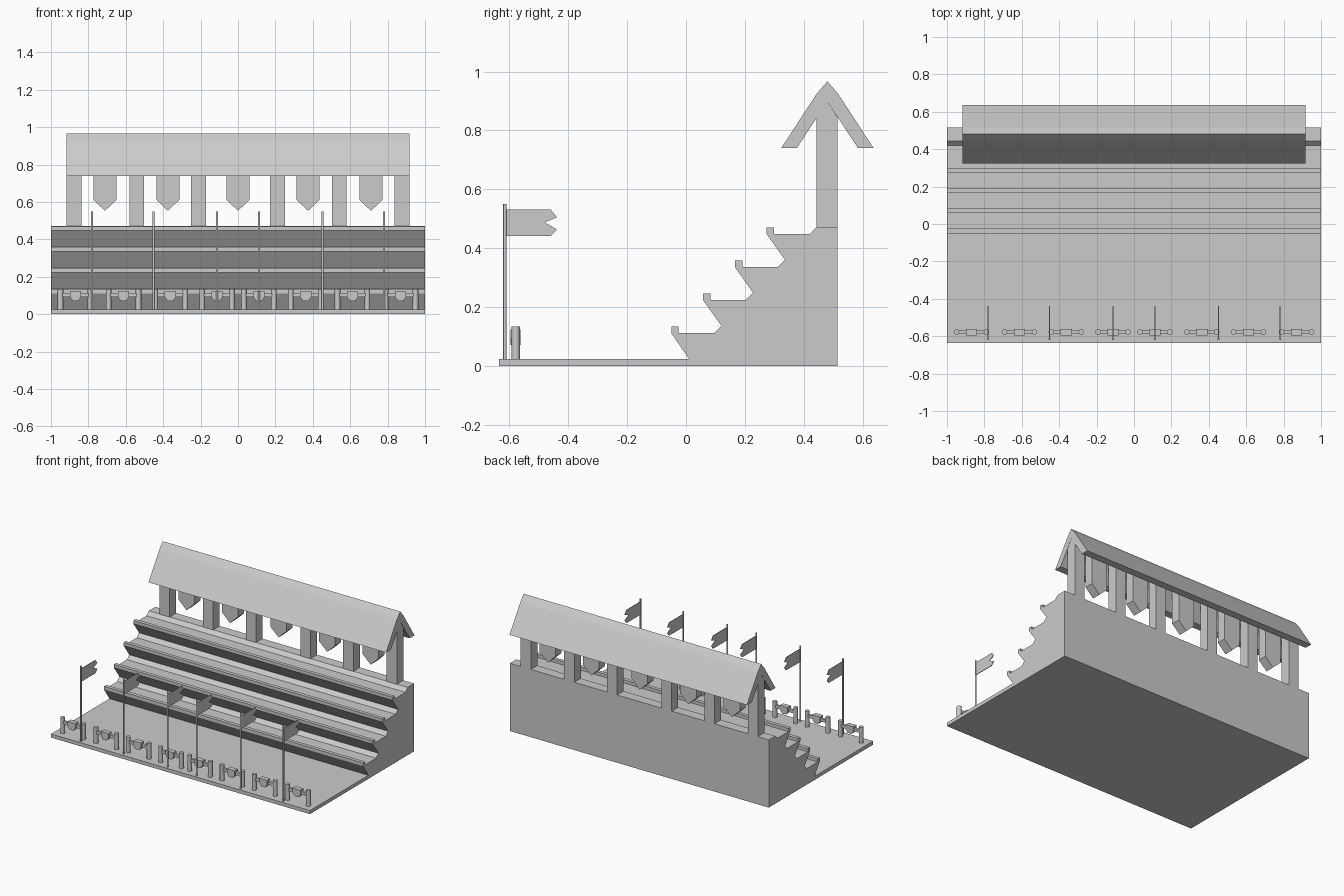
import bpy
import bmesh
import math

cube = bpy.data.objects.get("Cube")
if cube:
    bpy.data.objects.remove(cube, do_unlink=True)

GREY = (0.6, 0.6, 0.6, 1)
stone = bpy.data.materials.new("plain grey")
stone.use_nodes = True
stone.diffuse_color = GREY
stone.node_tree.nodes["Principled BSDF"].inputs["Base Color"].default_value = GREY


def finish(name, bm):
    bmesh.ops.recalc_face_normals(bm, faces=bm.faces)
    mesh = bpy.data.meshes.new(name)
    bm.to_mesh(mesh)
    bm.free()
    mesh.materials.append(stone)
    obj = bpy.data.objects.new(name, mesh)
    bpy.context.collection.objects.link(obj)
    return obj


def extrude(name, points, axis, start, end):
    """Extrude a closed outline: (y, z) along x, or (x, z) along y."""
    bm = bmesh.new()
    place = (lambda p: (start, *p)) if axis == "x" else (lambda p: (p[0], start, p[1]))
    face = bm.faces.new([bm.verts.new(place(p)) for p in points])
    moved = bmesh.ops.extrude_face_region(bm, geom=[face])["geom"]
    length = end - start
    shift = (length, 0, 0) if axis == "x" else (0, length, 0)
    bmesh.ops.translate(bm, vec=shift, verts=[v for v in moved if isinstance(v, bmesh.types.BMVert)])
    return finish(name, bm)


def box(name, x, y, z):
    outline = [(x[0], z[0]), (x[1], z[0]), (x[1], z[1]), (x[0], z[1])]
    return extrude(name, outline, "y", *y)


def cylinder(name, x, y, z, radius, sides):
    bm = bmesh.new()
    bmesh.ops.create_cone(bm, cap_ends=True, segments=sides, radius1=radius,
                          radius2=radius, depth=z[1] - z[0])
    bmesh.ops.translate(bm, vec=(x, y, sum(z) / 2), verts=bm.verts)
    obj = finish(name, bm)
    for poly in obj.data.polygons:
        poly.use_smooth = abs(poly.normal.z) < 0.5
    obj.data.set_sharp_from_angle(angle=math.radians(50))
    return obj


def shield(name, x, half, y, top, shoulder, tip, tip_half=0):
    bottom = [(x - tip_half, tip), (x + tip_half, tip)] if tip_half else [(x, tip)]
    outline = [(x - half, top), (x - half, shoulder), *bottom, (x + half, shoulder), (x + half, top)]
    return extrude(name, outline, "y", *y)


# Floor slab and stepped seating as one profile
RUN, RISE = 0.108, 0.112
profile = [(-0.635, 0), (-0.635, 0.025), (0.01, 0.025)]
step = [(-0.05, 0.112), (-0.05, 0.134), (-0.025, 0.134), (-0.025, 0.112), (0.095, 0.112), (0.12, 0.137)]
for i in range(4):
    profile += [(y + RUN * i, z + RISE * i) for y, z in step]
profile += [(0.515, 0.473), (0.515, 0)]
extrude("seating_steps", profile, "x", -1, 1)

# Gabled roof with a blunted ridge
MID = 0.48
half_roof = [(0.036, 0.925), (0.157, 0.74), (0.104, 0.74)]
roof = [(MID, 0.967)] + [(MID + y, z) for y, z in half_roof]
roof += [(MID, 0.898)] + [(MID - y, z) for y, z in reversed(half_roof)]
extrude("roof", roof, "x", -0.917, 0.917)

# Roof posts, topped to fit under the gable
for x in (0.877, 0.541, 0.211):
    for side in (-1, 1):
        post = [(0.443, 0.47), (0.515, 0.47), (0.515, 0.843), (MID, 0.898), (0.443, 0.843)]
        extrude("roof_post", post, "x", side * x - 0.039, side * x + 0.039)

# Banners hanging from the roof
for x in (-0.711, -0.375, 0, 0.375, 0.711):
    shield("hanging_banner", x, 0.062, (0.447, 0.511), 0.848, 0.612, 0.553)

# Flags on poles
for x in (-0.781, -0.452, -0.112, 0.112, 0.452, 0.781):
    cylinder("flag_pole", x, -0.615, (0.015, 0.55), 0.006, 8)
    flag = [(-0.612, 0.532), (-0.459, 0.532), (-0.438, 0.505), (-0.48, 0.488),
            (-0.438, 0.464), (-0.459, 0.441), (-0.612, 0.441)]
    extrude("flag", flag, "x", x - 0.002, x + 0.002)

# Small railings, each with two round posts, a bar and a shield
for x in (0.869, 0.612, 0.362, 0.112):
    for side in (-1, 1):
        c = side * x
        for end in (-0.08, 0.08):
            cylinder("railing_post", c + end, -0.578, (0.02, 0.135), 0.015, 12)
        box("railing_bar", (c - 0.08, c + 0.08), (-0.587, -0.569), (0.092, 0.112))
        shield("railing_shield", c, 0.03, (-0.596, -0.562), 0.125, 0.092, 0.072, 0.015)
